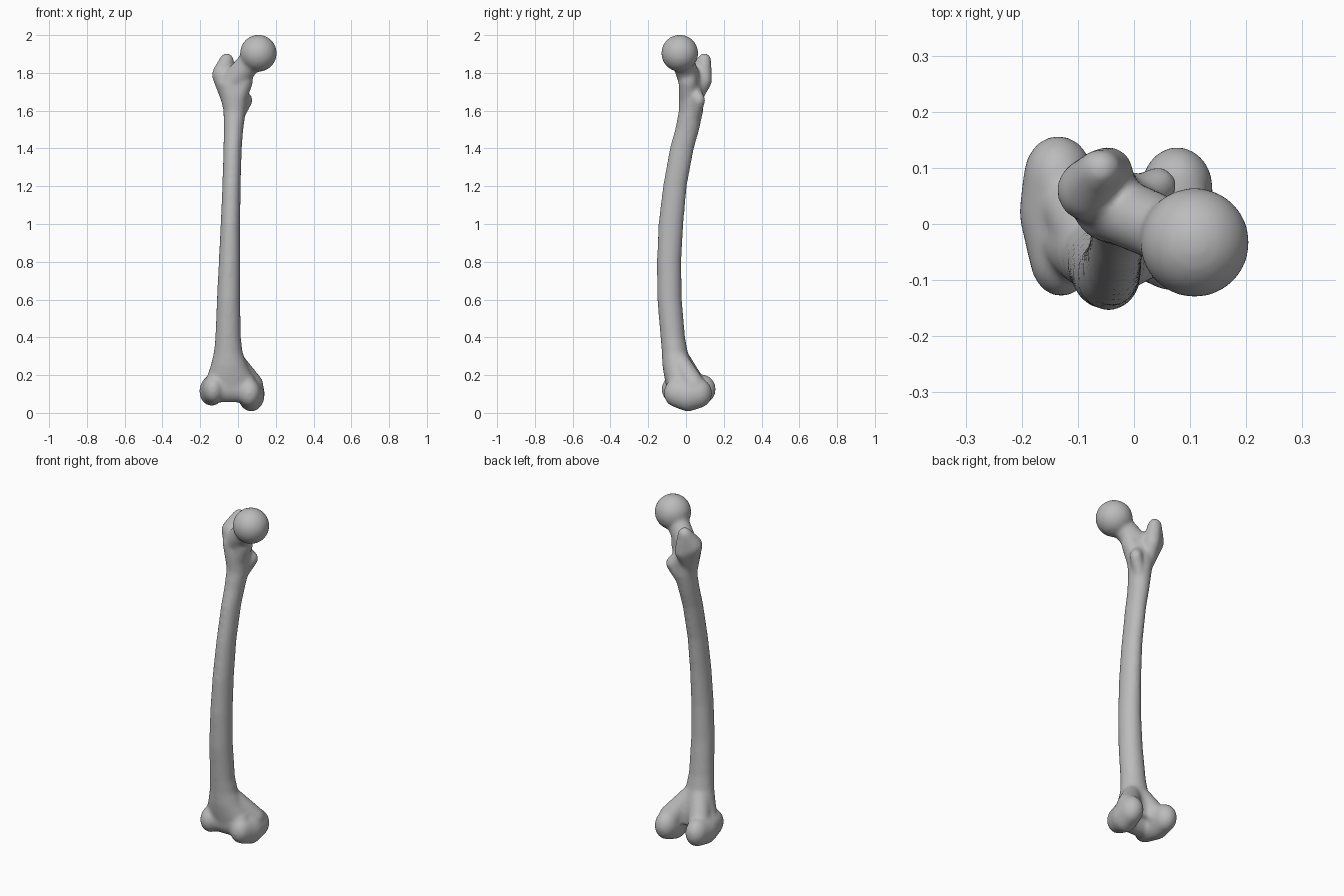
import bpy
import bmesh
import math
from mathutils import Matrix, Vector

cube = bpy.data.objects.get("Cube")
if cube:
    bpy.data.objects.remove(cube, do_unlink=True)

bone_grey = bpy.data.materials.new("bone_grey")
bone_grey.use_nodes = True
colour = (0.5, 0.5, 0.5, 1)
bone_grey.diffuse_color = colour
bone_grey.node_tree.nodes["Principled BSDF"].inputs["Base Color"].default_value = colour

bm = bmesh.new()


def loft(sections, sides=32):
    """Closed tube through elliptical sections (x min, x max, y min, y max, z)."""
    rings = []
    for x0, x1, y0, y1, z in sections:
        ring = []
        for i in range(sides):
            a = math.tau * i / sides
            ring.append(bm.verts.new(((x0 + x1) / 2 + (x1 - x0) / 2 * math.cos(a),
                                      (y0 + y1) / 2 + (y1 - y0) / 2 * math.sin(a), z)))
        rings.append(ring)
    for low, high in zip(rings, rings[1:]):
        for i in range(sides):
            j = (i + 1) % sides
            bm.faces.new((low[i], low[j], high[j], high[i]))
    bm.faces.new(rings[0][::-1])
    bm.faces.new(rings[-1])


def blob(*balls):
    """Convex lump wrapped around ellipsoids given as (centre, radii)."""
    lump = bmesh.new()
    for centre, radii in balls:
        scale = Matrix.Diagonal(Vector(radii)).to_4x4()
        bmesh.ops.create_uvsphere(lump, u_segments=32, v_segments=18, radius=1,
                                  matrix=Matrix.Translation(centre) @ scale)
    if len(balls) > 1:
        hull = bmesh.ops.convex_hull(lump, input=lump.verts)
        loose = {g for g in hull["geom_interior"] + hull["geom_unused"]
                 if isinstance(g, bmesh.types.BMVert)}
        bmesh.ops.delete(lump, geom=list(loose), context="VERTS")
        bmesh.ops.recalc_face_normals(lump, faces=lump.faces)
    mesh = bpy.data.meshes.new("lump")
    lump.to_mesh(mesh)
    lump.free()
    bm.from_mesh(mesh)
    bpy.data.meshes.remove(mesh)


def ball(x, y, z, rx, ry=None, rz=None):
    return (x, y, z), (rx, ry or rx, rz or rx)


# Bowed shaft, flaring at both ends
loft([(-.17, .10, -.10, .05, .12), (-.165, .08, -.115, .05, .19),
      (-.145, .05, -.125, .035, .25), (-.128, .025, -.128, .01, .32),
      (-.12, .015, -.135, -.005, .4), (-.112, .012, -.152, -.022, .6),
      (-.102, .012, -.154, -.025, .8), (-.092, .012, -.146, -.014, 1),
      (-.083, .014, -.122, .004, 1.2), (-.077, .02, -.086, .042, 1.4),
      (-.076, .028, -.058, .07, 1.5), (-.077, .042, -.038, .092, 1.6),
      (-.095, .055, -.04, .095, 1.68), (-.11, .05, -.035, .08, 1.75)])

# Head and neck
blob(ball(.108, -.033, 1.904, .098))
blob(ball(.075, -.02, 1.87, .06, .058, .068), ball(-.03, .025, 1.75, .06, .06, .07))
blob(ball(.03, .01, 1.76, .05, .05, .06), ball(-.02, .02, 1.62, .05, .055, .05))

# Greater trochanter
blob(ball(-.06, .098, 1.865, .038, .036, .04), ball(-.085, .06, 1.79, .053, .055, .06),
     ball(-.045, .09, 1.76, .045, .048, .05), ball(-.05, .04, 1.66, .04, .045, .04))

# Lesser trochanter
blob(ball(.043, .068, 1.655, .034, .034, .04), ball(.01, .045, 1.7, .035),
     ball(0, .045, 1.57, .033))

# Outer condyle
blob(ball(-.135, .085, .125, .062, .073, .078), ball(-.13, -.06, .125, .056, .07, .075),
     ball(-.14, .02, .115, .065, .07, .078))
blob(ball(-.12, .05, .14, .06), ball(-.07, -.03, .27, .06))

# Inner condyle
blob(ball(.077, .065, .105, .064, .073, .08), ball(.06, -.05, .105, .06, .068, .075),
     ball(.07, .01, .092, .07, .07, .085))
blob(ball(.07, .04, .15, .065, .06, .06), ball(-.01, -.03, .27, .05))

# Groove floor between the condyles
blob(ball(-.1, -.04, .135, .06, .065, .08), ball(.04, -.04, .135, .06, .06, .08))

mesh = bpy.data.meshes.new("thigh_bone")
bm.to_mesh(mesh)
bm.free()
mesh.materials.append(bone_grey)
bone = bpy.data.objects.new("thigh_bone", mesh)
bpy.context.collection.objects.link(bone)

# Fuse the lumps and soften the joins
fuse = bone.modifiers.new("fuse", "REMESH")
fuse.mode = "VOXEL"
fuse.voxel_size = 0.009
fuse.use_smooth_shade = True
soften = bone.modifiers.new("soften", "SMOOTH")
soften.factor = 0.5
soften.iterations = 14
